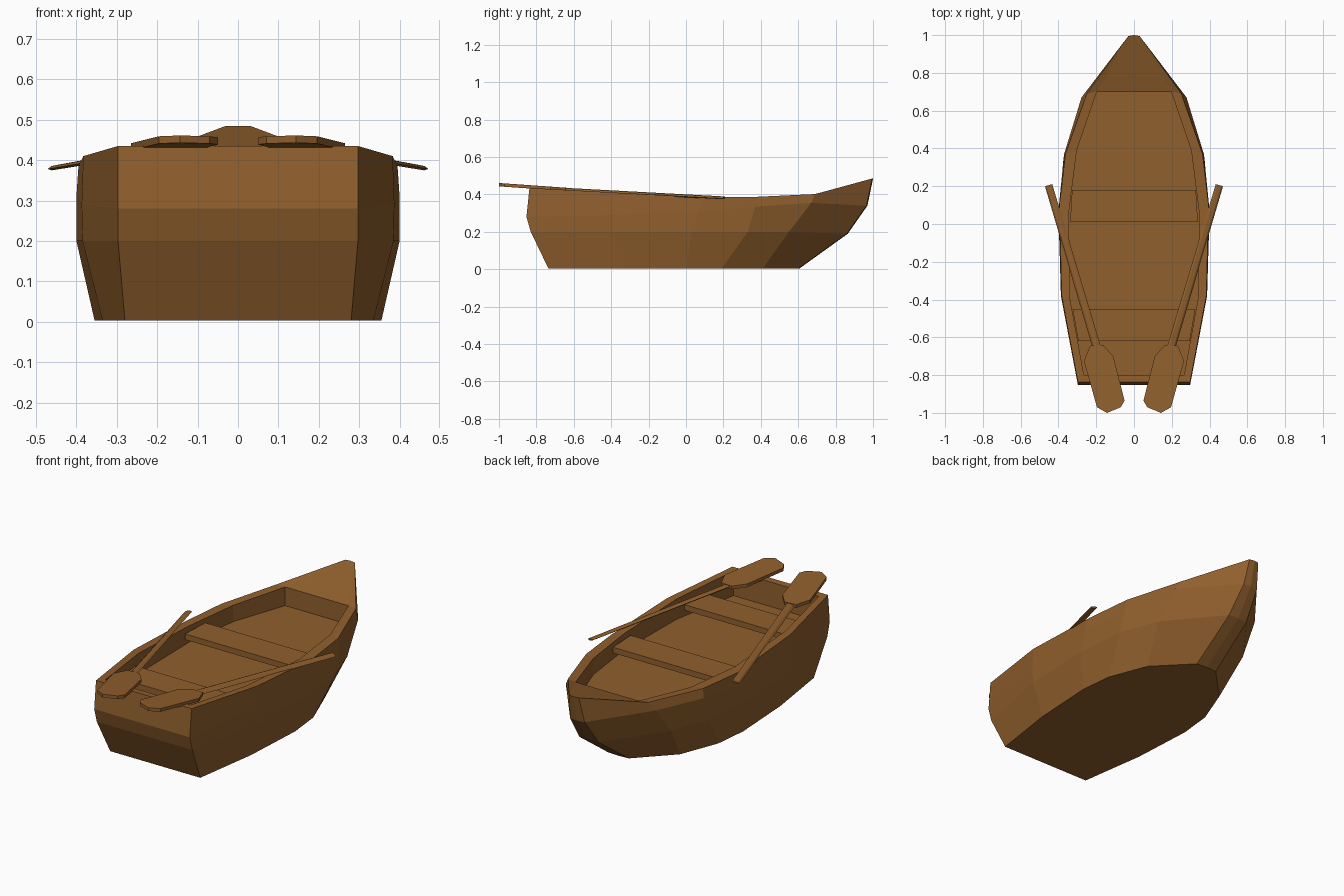
import bpy, bmesh
from mathutils import Vector

if "Cube" in bpy.data.objects:
    bpy.data.objects.remove(bpy.data.objects["Cube"])

wood = bpy.data.materials.new("wood")
wood.diffuse_color = (0.28, 0.115, 0.026, 1)
wood.use_nodes = True
wood.node_tree.nodes["Principled BSDF"].inputs["Base Color"].default_value = wood.diffuse_color


def finish(name, bm):
    bmesh.ops.recalc_face_normals(bm, faces=bm.faces)
    me = bpy.data.meshes.new(name)
    bm.to_mesh(me)
    bm.free()
    me.materials.append(wood)
    ob = bpy.data.objects.new(name, me)
    bpy.context.collection.objects.link(ob)
    return ob


def prism(name, bottom, top):
    """Solid between two matching outlines."""
    bm = bmesh.new()
    lo = [bm.verts.new(p) for p in bottom]
    hi = [bm.verts.new(p) for p in top]
    bm.faces.new(lo)
    bm.faces.new(hi)
    n = len(lo)
    for i in range(n):
        j = (i + 1) % n
        bm.faces.new((lo[i], lo[j], hi[j], hi[i]))
    return finish(name, bm)


# Hull stations, stern to bow: bottom, bilge, strake, outer rim, inner rim, floor (x, y, z)
F = .295
stations = [
    [(.28, -.735, .003), (.297, -.83, .2), (.297, -.853, .28), (.297, -.837, .435), (.265, -.80, .433), (.265, -.80, F)],
    [(.335, -.36, .003), (.385, -.38, .2), (.387, -.38, .29), (.383, -.38, .41), (.338, -.40, .41), (.338, -.40, F)],
    [(.355, 0, .003), (.40, .03, .2), (.40, .07, .31), (.395, .10, .384), (.345, .06, .387), (.345, .06, F)],
    [(.335, .19, .003), (.375, .33, .2), (.37, .37, .335), (.363, .37, .387), (.303, .39, .387), (.303, .39, F)],
    [(.25, .41, .003), (.295, .55, .2), (.278, .67, .355), (.25, .69, .402), (.197, .70, .40), (.197, .70, F)],
    [(.065, .60, .003), (.06, .86, .19), (.045, .965, .34), (.03, .995, .485)],
]
bm = bmesh.new()
R = [[bm.verts.new(p) for p in s] for s in stations]
L = [[bm.verts.new((-x, y, z)) for x, y, z in s] for s in stations]
for a in range(5):
    levels = min(len(R[a]), len(R[a + 1]))
    for side in (R, L):
        for k in range(levels - 1):
            bm.faces.new((side[a][k], side[a + 1][k], side[a + 1][k + 1], side[a][k + 1]))
    for k in (0, 5):  # keel bottom and inner floor
        if k < levels:
            bm.faces.new((R[a][k], R[a + 1][k], L[a + 1][k], L[a][k]))
# transom, stern rim and inner stern wall
for k in range(5):
    bm.faces.new((R[0][k], R[0][k + 1], L[0][k + 1], L[0][k]))
# rounded stem
stem = [bm.verts.new((0, y + .005, z)) for _, y, z in stations[5]]
bm.faces.new((R[5][0], stem[0], L[5][0]))
for side in (R, L):
    for k in range(3):
        bm.faces.new((side[5][k], stem[k], stem[k + 1], side[5][k + 1]))
# bow deck and bulkhead
bm.faces.new((R[4][4], R[5][3], stem[3], L[5][3], L[4][4]))
for side in (R, L):
    bm.faces.new((side[4][3], side[5][3], side[4][4]))
bm.faces.new((R[4][4], R[4][5], L[4][5], L[4][4]))
finish("hull", bm)

# Bench seats
for name, y0, y1, w0, w1 in (("middle_seat", .01, .18, .338, .328),
                             ("rear_seat", -.62, -.45, .295, .325)):
    outline = [(-w0, y0), (w0, y0), (w1, y1), (-w1, y1)]
    prism(name, [(x, y, .33) for x, y in outline], [(x, y, .362) for x, y in outline])

# Oars: flat blade over the stern, flattened six-sided shaft along the rim
blade = [(.233, -.645), (.164, -.64), (.11, -.70), (.05, -.935),
         (.07, -.97), (.143, -1.0), (.196, -.97), (.265, -.725)]
start, end = Vector((.195, -.66, .426)), Vector((.452, .205, .382))
across = Vector((.96, -.285, -.2))
up = Vector((.2, .07, 1)).normalized()
hexagon = [(1, 0), (.5, .87), (-.5, .87), (-1, 0), (-.5, -.87), (.5, -.87)]


def shaft_ring(c, w, h, s):
    pts = [c + across * (w * u) + up * (h * v) for u, v in hexagon]
    return [(s * p.x, p.y, p.z) for p in pts]


for side, s in (("right", 1), ("left", -1)):
    top = [(s * x, y, .436 - .07 * (y + .64)) for x, y in blade]
    prism(side + "_oar_blade", [(x, y, z - .018) for x, y, z in top], top)
    prism(side + "_oar_shaft", shaft_ring(start, .022, .009, s), shaft_ring(end, .02, .006, s))
